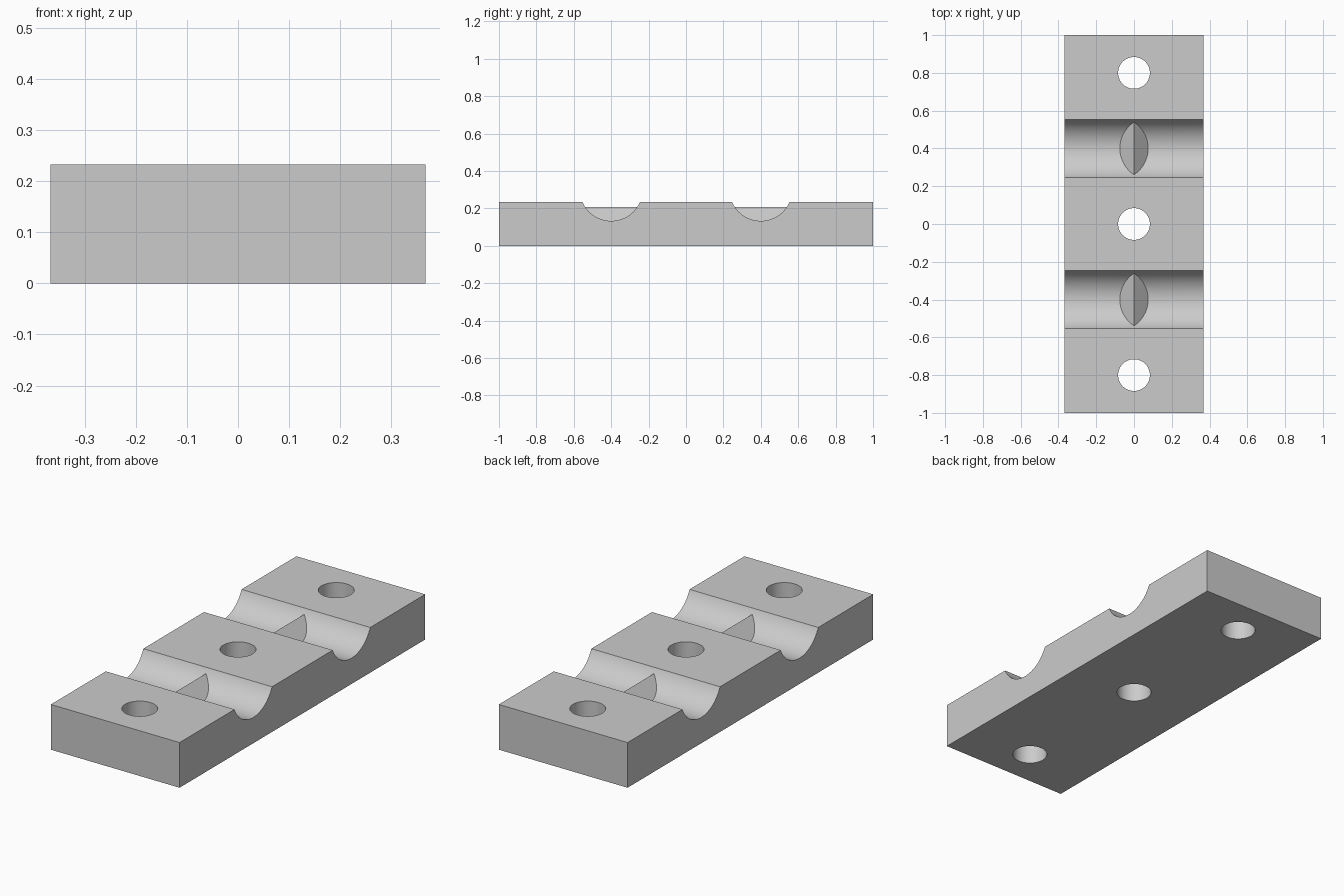
import bpy, math

LENGTH, WIDTH, HEIGHT = 2.0, 0.734, 0.233
GROOVE_Y, GROOVE_R, GROOVE_Z = 0.4, 0.167, 0.30
HOLE_R, HOLE_Y = 0.084, 0.8
RIDGE_TOP, RIDGE_BASE = 0.208, 0.1

cube = bpy.data.objects.get("Cube")
if cube:
    bpy.data.objects.remove(cube, do_unlink=True)

grey = bpy.data.materials.new("plain grey")
grey.use_nodes = True
colour = (0.6, 0.6, 0.6, 1)
grey.diffuse_color = colour
grey.node_tree.nodes["Principled BSDF"].inputs["Base Color"].default_value = colour


def named(name):
    obj = bpy.context.object
    obj.name = name
    obj.data.materials.append(grey)
    return obj


def cylinder(name, radius, depth, location, rotation=(0, 0, 0)):
    bpy.ops.mesh.primitive_cylinder_add(vertices=96, radius=radius, depth=depth,
                                        location=location, rotation=rotation)
    return named(name)


def ridge_prism(y):
    """Triangular prism along y, with 45 degree flanks."""
    half, h = 0.15, RIDGE_TOP - RIDGE_BASE
    verts = [(x, y + s * half, z) for s in (-1, 1)
             for x, z in ((-h, RIDGE_BASE), (h, RIDGE_BASE), (0, RIDGE_TOP))]
    faces = [(0, 1, 2), (5, 4, 3), (0, 3, 4, 1), (1, 4, 5, 2), (2, 5, 3, 0)]
    mesh = bpy.data.meshes.new("ridge")
    mesh.from_pydata(verts, [], faces)
    mesh.materials.append(grey)
    obj = bpy.data.objects.new("ridge", mesh)
    bpy.context.collection.objects.link(obj)
    return obj


def combine(target, tool, operation):
    tool.hide_render = True
    mod = target.modifiers.new(operation.lower(), "BOOLEAN")
    mod.operation, mod.object, mod.solver = operation, tool, "EXACT"
    bpy.context.view_layer.objects.active = target
    bpy.ops.object.modifier_apply(modifier=mod.name)
    bpy.data.objects.remove(tool, do_unlink=True)


# Block
bpy.ops.mesh.primitive_cube_add(size=1, location=(0, 0, HEIGHT / 2))
block = named("clamp_block")
block.scale = (WIDTH, LENGTH, HEIGHT)
bpy.ops.object.transform_apply(location=True, rotation=True, scale=True)

# Cross grooves, each with a sharp ridge in the middle
for y in (-GROOVE_Y, GROOVE_Y):
    combine(block, cylinder("groove_cutter", GROOVE_R, 1, (0, y, GROOVE_Z),
                            (0, math.pi / 2, 0)), "DIFFERENCE")
    combine(block, ridge_prism(y), "UNION")

# Bolt holes
for y in (-HOLE_Y, 0, HOLE_Y):
    combine(block, cylinder("hole_cutter", HOLE_R, 1, (0, y, HEIGHT / 2)), "DIFFERENCE")

# Smooth curved walls, keep edges sharp
bpy.ops.object.select_all(action="DESELECT")
block.select_set(True)
bpy.context.view_layer.objects.active = block
bpy.ops.object.shade_smooth_by_angle(angle=math.radians(25))
